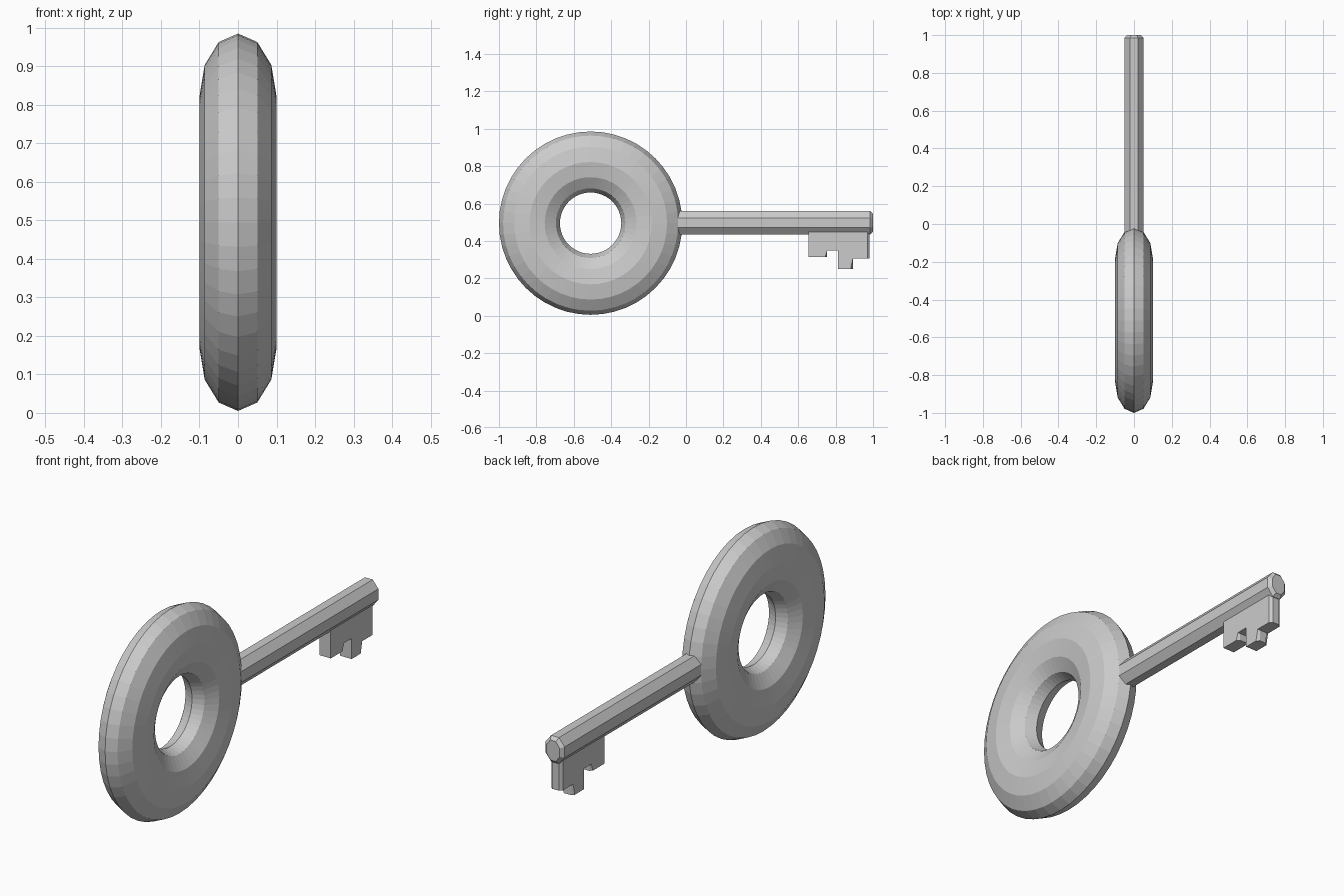
import bpy, bmesh
from math import pi, sin, cos

if "Cube" in bpy.data.objects:
    bpy.data.objects.remove(bpy.data.objects["Cube"])

ZC = 0.495


def make_object(name, bm):
    bmesh.ops.recalc_face_normals(bm, faces=bm.faces)
    mesh = bpy.data.meshes.new(name)
    bm.to_mesh(mesh)
    bm.free()
    obj = bpy.data.objects.new(name, mesh)
    bpy.context.collection.objects.link(obj)
    return obj


# Ring-shaped handle: torus standing in the YZ plane, flattened in x
bpy.ops.mesh.primitive_torus_add(major_segments=48, minor_segments=12,
                                 major_radius=0.327, minor_radius=0.163,
                                 location=(0, -0.51, ZC), rotation=(0, pi / 2, 0))
bow = bpy.context.object
bow.name = "ring_handle"
bow.scale = (1, 1, 0.1 / 0.163)

# Shaft: eight-sided bar with a chamfered tip
bm = bmesh.new()
rings = []
for y, inset in ((-0.10, 0), (0.985, 0), (1.0, 0.015)):
    ring = []
    for i in range(8):
        a = pi / 8 + i * pi / 4
        rx = (0.05 - inset) / cos(pi / 8)
        rz = (0.0625 - inset) / cos(pi / 8)
        ring.append(bm.verts.new((rx * cos(a), y, 0.4975 + rz * sin(a))))
    rings.append(ring)
for r0, r1 in zip(rings, rings[1:]):
    for i in range(8):
        j = (i + 1) % 8
        bm.faces.new((r0[i], r0[j], r1[j], r1[i]))
bm.faces.new(rings[0])
bm.faces.new(rings[-1])
make_object("shaft", bm)

# Bit: stepped tooth profile, extruded across x
profile = [(0.655, 0.47), (0.655, 0.313), (0.755, 0.313), (0.755, 0.348),
           (0.812, 0.348), (0.812, 0.25), (0.892, 0.25), (0.892, 0.305),
           (0.982, 0.305), (0.982, 0.47)]
HALF = 0.03
bm = bmesh.new()
face = bm.faces.new([bm.verts.new((-HALF, y, z)) for y, z in profile])
geom = bmesh.ops.extrude_face_region(bm, geom=[face])["geom"]
bmesh.ops.translate(bm, vec=(2 * HALF, 0, 0),
                    verts=[g for g in geom if isinstance(g, bmesh.types.BMVert)])
bmesh.ops.recalc_face_normals(bm, faces=bm.faces)
bm.normal_update()
# Chamfer the upright edges of the faces that look toward the tip
edges = [e for e in bm.edges
         if abs(e.verts[0].co.z - e.verts[1].co.z) > 0.01
         and any(f.normal.y > 0.9 for f in e.link_faces)]
bmesh.ops.bevel(bm, geom=edges, offset=0.012, segments=1, affect='EDGES')
make_object("bit_teeth", bm)
